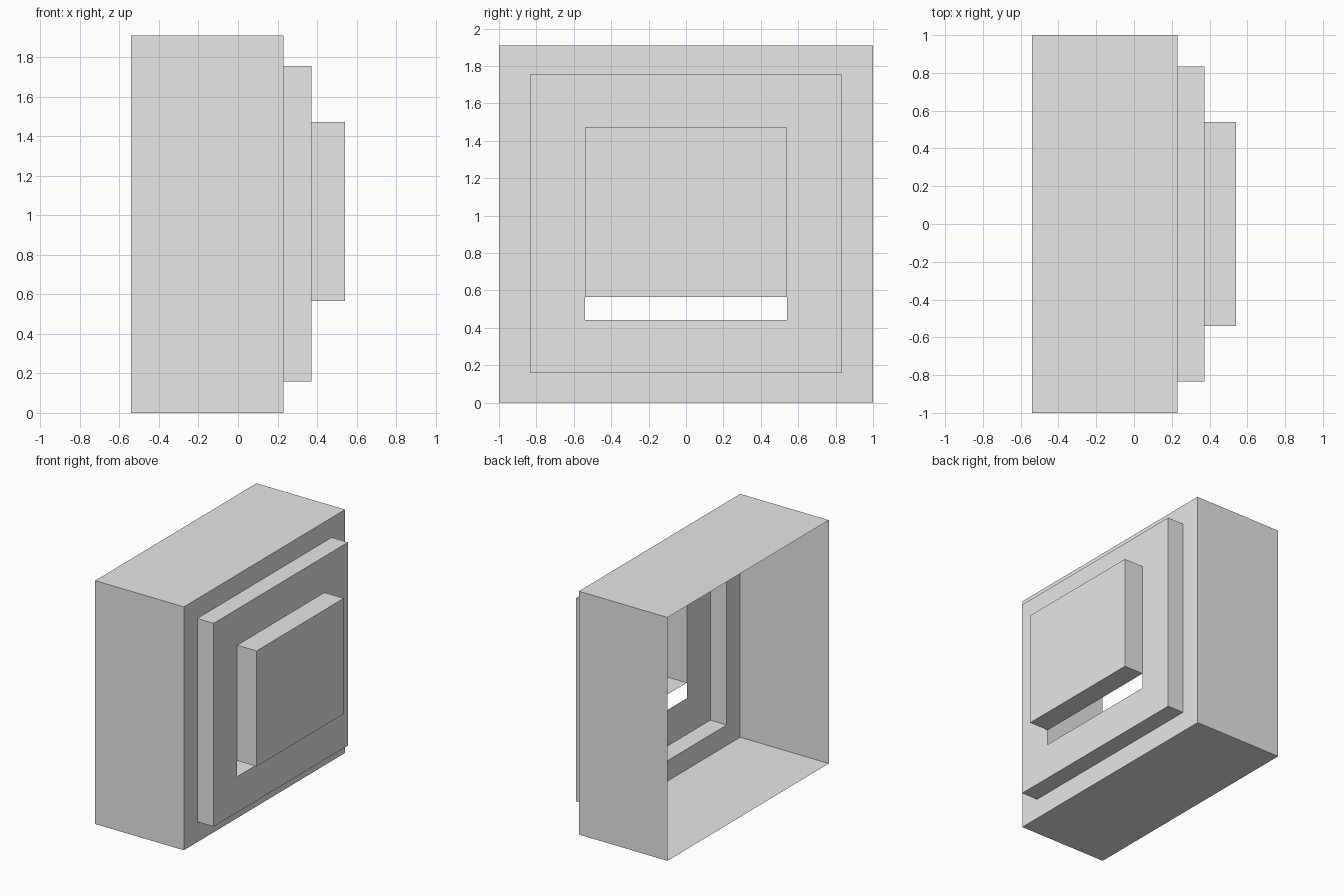
import bpy
import bmesh

cube = bpy.data.objects.get("Cube")
if cube:
    bpy.data.objects.remove(cube, do_unlink=True)

grey = bpy.data.materials.new("plain_grey")
grey.use_nodes = True
colour = (0.8, 0.8, 0.8, 1)
grey.diffuse_color = colour
grey.node_tree.nodes["Principled BSDF"].inputs["Base Color"].default_value = colour


def shell(name, sections, capped=False):
    """Open sheet shell through rectangles given as (x, half width, low z, high z)."""
    bm = bmesh.new()
    rings = []
    for x, w, low, high in sections:
        corners = [(-w, low), (w, low), (w, high), (-w, high)]
        rings.append([bm.verts.new((x, y, z)) for y, z in corners])
    for a, b in zip(rings, rings[1:]):
        for i in range(4):
            j = (i + 1) % 4
            bm.faces.new((a[i], a[j], b[j], b[i]))
    if capped:
        bm.faces.new(rings[-1])
    mesh = bpy.data.meshes.new(name)
    bm.to_mesh(mesh)
    bm.free()
    mesh.materials.append(grey)
    obj = bpy.data.objects.new(name, mesh)
    bpy.context.collection.objects.link(obj)
    return obj


# Rectangles: half width, low z, high z
housing = (1.0, 0.0, 1.91)
step = (0.833, 0.16, 1.755)
opening = (0.541, 0.443, 1.472)
hood = (0.541, 0.565, 1.472)

# Deep housing, open at the back, with a flange around the step
shell("housing", [(-0.54, *housing), (0.23, *housing), (0.23, *step)])

# Raised step with a rectangular opening
shell("raised_step", [(0.23, *step), (0.372, *step), (0.372, *opening)])

# Hollow hood that leaves a slot along the bottom of the opening
shell("hood", [(0.372, *hood), (0.54, *hood)], capped=True)
